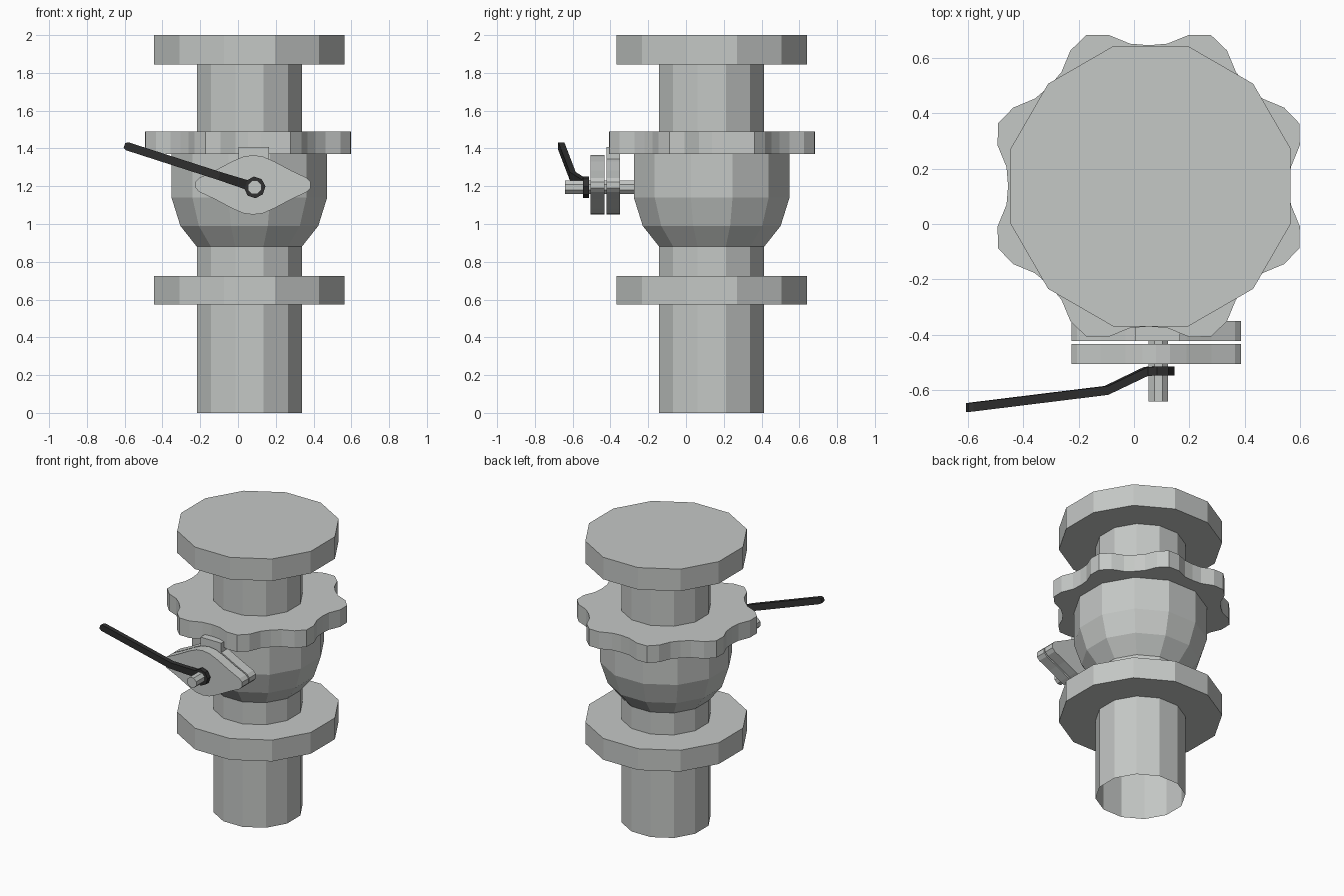
import bpy, bmesh, math
from mathutils import Vector

if "Cube" in bpy.data.objects:
    bpy.data.objects.remove(bpy.data.objects["Cube"])

CX, CY = 0.06, 0.136          # axis of the pipe
C15 = math.cos(math.radians(15))


def material(name, rgb):
    m = bpy.data.materials.new(name)
    m.diffuse_color = (*rgb, 1)
    m.use_nodes = True
    m.node_tree.nodes["Principled BSDF"].inputs["Base Color"].default_value = m.diffuse_color
    return m


metal = material("grey metal", (0.56, 0.58, 0.565))
dark = material("dark handle", (0.03, 0.03, 0.03))


def finish(name, bm, mat, outward=True):
    if outward:
        bmesh.ops.recalc_face_normals(bm, faces=bm.faces[:])
    me = bpy.data.meshes.new(name)
    bm.to_mesh(me)
    bm.free()
    me.materials.append(mat)
    ob = bpy.data.objects.new(name, me)
    bpy.context.collection.objects.link(ob)
    return ob


def loft(name, rings, mat, cap_start=True, cap_end=True):
    """Join matching rings of points with quads."""
    bm = bmesh.new()
    vs = [[bm.verts.new(p) for p in r] for r in rings]
    n = len(vs[0])
    for a, b in zip(vs, vs[1:]):
        for i in range(n):
            j = (i + 1) % n
            bm.faces.new((a[i], a[j], b[j], b[i]))
    if cap_start:
        bm.faces.new(vs[0][::-1])
    if cap_end:
        bm.faces.new(vs[-1])
    return finish(name, bm, mat, cap_start or cap_end)


def turned(name, profile, cap_start=True, cap_end=True):
    """Twelve-sided turned part; profile holds (half width across flats, z)."""
    angles = [math.radians(15 + 30 * i) for i in range(12)]
    rings = [[(CX + r / C15 * math.cos(a), CY + r / C15 * math.sin(a), z)
              for a in angles] for r, z in profile]
    return loft(name, rings, metal, cap_start, cap_end)


# pipe, open at the bottom
turned("lower_pipe", [(0.278, 0), (0.278, 0.88)], False, False)
turned("upper_pipe", [(0.278, 1.43), (0.278, 1.9)], False, False)

# round flanges
turned("lower_flange", [(0.505, 0.575), (0.505, 0.725)])
turned("top_flange", [(0.505, 1.845), (0.505, 2.0)])

# valve body
turned("valve_bowl", [(0.278, 0.88), (0.365, 0.99), (0.412, 1.14), (0.412, 1.4)])

# lobed collar: eight lobes, six points each
lobe = [0.507, 0.517, 0.564, 0.588, 0.564, 0.517]
collar = []
for i in range(48):
    a = math.radians(7.5 * i)
    collar.append((0.053 + lobe[i % 6] * math.cos(a), 0.1375 + lobe[i % 6] * math.sin(a)))
loft("lobed_collar", [[(x, y, z) for x, y in collar] for z in (1.37, 1.49)], metal)

# two rounded diamond plates
quad = [(0.305, 0.016), (0.285, 0.037), (0.2, 0.077), (0.11, 0.125), (0.05, 0.151)]
half = quad + [(0, 0.157)] + [(-x, z) for x, z in quad[::-1]]
diamond = half + [(-x, -z) for x, z in half]
for name, y0, y1 in (("front_plate", -0.505, -0.432), ("rear_plate", -0.422, -0.35)):
    loft(name, [[(0.08 + x, y, 1.207 + z) for x, z in diamond] for y in (y0, y1)], metal)

# stop tab on top of the rear plate
loft("stop_tab", [[(x, y, z) for x, z in ((0.003, 1.3), (0.165, 1.3), (0.165, 1.408), (0.003, 1.408))]
                  for y in (-0.422, -0.35)], metal)

# stem
SX, SZ = 0.088, 1.194
loft("stem", [[(SX + 0.038 * math.cos(i * math.pi / 4 + math.pi / 8), y,
                SZ + 0.038 * math.sin(i * math.pi / 4 + math.pi / 8)) for i in range(8)]
              for y in (-0.64, -0.25)], metal)

# cranked handle: (distance along, half width, y)
along = Vector((-0.952, 0, 0.307))
across = Vector((0.307, 0, 0.952))
stations = [(-0.053, 0.022, -0.53), (-0.022, 0.053, -0.53), (0.022, 0.053, -0.53),
            (0.048, 0.025, -0.532), (0.197, 0.022, -0.6), (0.708, 0.022, -0.66),
            (0.724, 0.013, -0.662)]
rings = []
for s, w, y in stations:
    mid = Vector((SX, y, SZ)) + along * s
    rings.append([mid + across * (w * a) + Vector((0, 0.016 * b, 0))
                  for a, b in ((-1, -1), (1, -1), (1, 1), (-1, 1))])
loft("handle", rings, dark)
